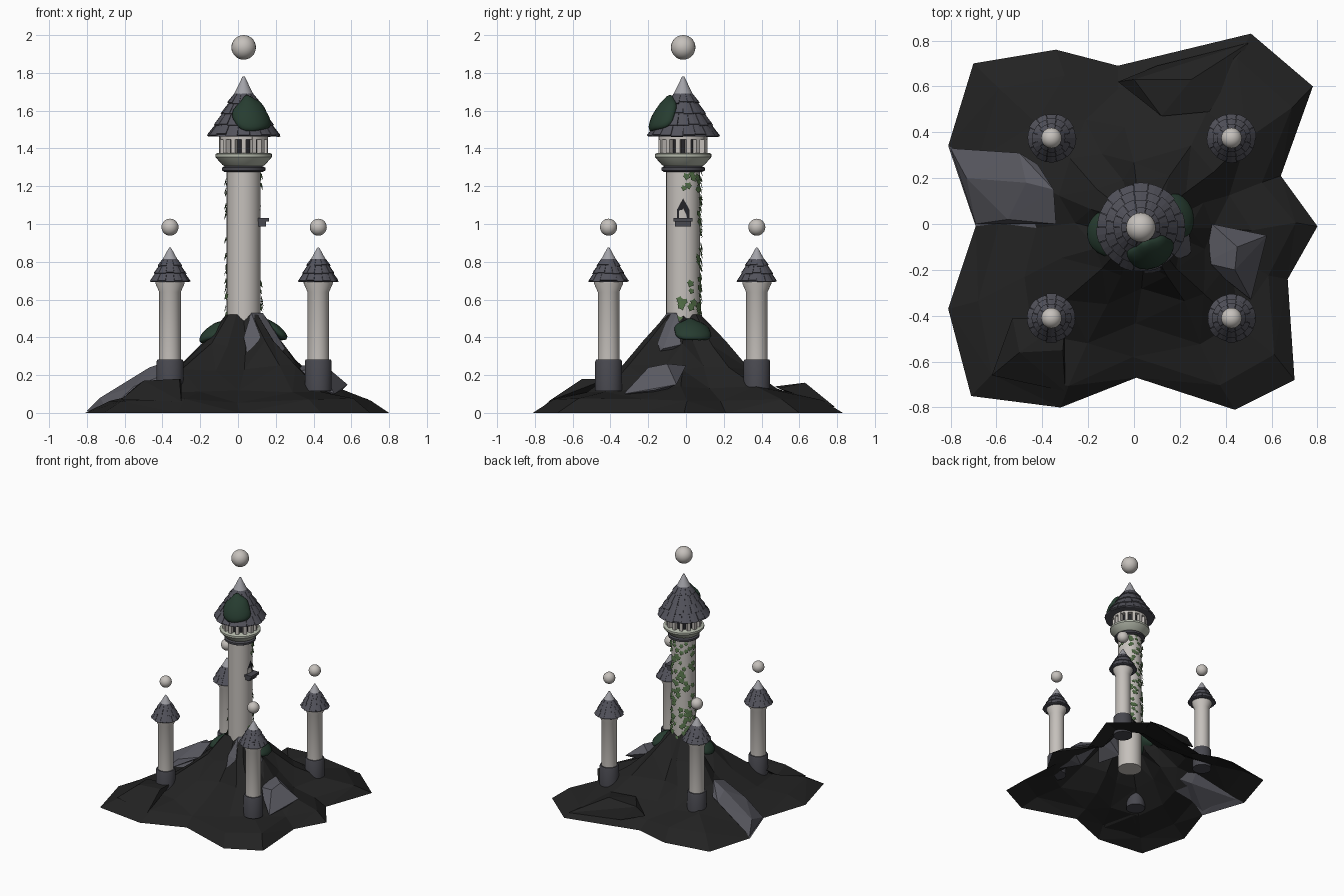
import bpy, bmesh, math, random
from mathutils import Vector, Matrix

if "Cube" in bpy.data.objects:
    bpy.data.objects.remove(bpy.data.objects["Cube"])

random.seed(7)
TX, TY = 0.03, -0.015            # main tower axis


def mat(name, r, g, b):
    m = bpy.data.materials.new(name)
    m.diffuse_color = (r, g, b, 1)
    m.use_nodes = True
    m.node_tree.nodes["Principled BSDF"].inputs["Base Color"].default_value = m.diffuse_color
    return m


STONE = mat("pale stone", .56, .53, .50)
TRIM = mat("greenish trim stone", .46, .49, .41)
SLATE = mat("roof slate", .085, .085, .105)
TIP = mat("roof cap grey", .36, .36, .39)
BASE = mat("dark base stone", .065, .065, .078)
GROUND = mat("black ground", .016, .016, .016)
ROCK = mat("grey rock", .105, .105, .125)
MOSS = mat("moss green", .020, .046, .030)
LEAF = mat("leaf green", .075, .14, .055)
DARK = mat("window dark", .018, .018, .022)


def finish(name, bm, *mats, smooth=None, normals=True):
    if normals:
        bmesh.ops.recalc_face_normals(bm, faces=bm.faces)
    me = bpy.data.meshes.new(name)
    bm.to_mesh(me)
    bm.free()
    for m in mats:
        me.materials.append(m)
    if smooth:
        me.shade_smooth()
        me.set_sharp_from_angle(angle=math.radians(smooth))
    ob = bpy.data.objects.new(name, me)
    bpy.context.collection.objects.link(ob)
    return ob


def lathe(name, prof, loc, m, n=32):
    """Closed solid turned from (radius, height) points."""
    bm = bmesh.new()
    rings = [[bm.verts.new((loc[0] + max(r, .0005) * math.cos(k * math.tau / n),
                            loc[1] + max(r, .0005) * math.sin(k * math.tau / n), z))
              for k in range(n)] for r, z in prof]
    for a, b in zip(rings, rings[1:]):
        for k in range(n):
            bm.faces.new((a[k], a[(k + 1) % n], b[(k + 1) % n], b[k]))
    bm.faces.new(rings[0])
    bm.faces.new(rings[-1])
    return finish(name, bm, m, smooth=35)


def ball(name, loc, r):
    bm = bmesh.new()
    bmesh.ops.create_uvsphere(bm, u_segments=24, v_segments=14, radius=r,
                              matrix=Matrix.Translation(loc))
    finish(name, bm, STONE, smooth=60)


def hull(name, pts, m):
    bm = bmesh.new()
    for p in pts:
        bm.verts.new(p)
    res = bmesh.ops.convex_hull(bm, input=bm.verts)
    bmesh.ops.delete(bm, geom=list({g for g in res["geom_interior"] if isinstance(g, bmesh.types.BMVert)}), context='VERTS')
    finish(name, bm, m)


def tiles(name, loc, r0, z0, r1, z1, rows, n, thick):
    """Rows of ragged overlapping slates on a cone."""
    bm = bmesh.new()
    ln = math.hypot(r0 - r1, z1 - z0)
    nr, nz = (z1 - z0) / ln, (r0 - r1) / ln

    def p(a, t, off):
        r = r0 + (r1 - r0) * t + off * nr
        return bm.verts.new((loc[0] + r * math.cos(a), loc[1] + r * math.sin(a),
                             z0 + (z1 - z0) * t + off * nz))
    for i in range(rows):
        cnt = max(8, n - 2 * i)
        w = math.tau / cnt
        for k in range(cnt):
            a0 = (k + .5 * (i % 2)) * w
            lo = (i + random.uniform(0, .22)) / rows
            hi = min(1, (i + 1.2) / rows)
            th = thick * random.uniform(.75, 1.1)
            cols = [[p(a, lo, 0), p(a, lo, th), p(a, hi, th * .25), p(a, hi, -.002)]
                    for a in (a0 + w * .02, a0 + w * .5, a0 + w * .98)]
            for c, d in zip(cols, cols[1:]):
                for j in range(4):
                    bm.faces.new((c[j], c[(j + 1) % 4], d[(j + 1) % 4], d[j]))
            bm.faces.new(cols[0])
            bm.faces.new(cols[2])
    finish(name, bm, SLATE)


def box(bm, size, matrix):
    bmesh.ops.create_cube(bm, size=1, matrix=matrix @ Matrix.Diagonal((*size, 1)))


# --- Ground: open faceted shell, rings shrinking toward the tower ---
OUT = [(-.70, .70), (-.34, .76), (-.07, .69), (.51, .83), (.78, .60), (.64, .21),
       (.80, -.01), (.67, -.24), (.70, -.68), (.44, -.81), (.01, -.67), (-.32, -.80),
       (-.71, -.75), (-.81, -.37), (-.69, -.01), (-.81, .34)]
RINGS = [(1, 0), (.86, .065), (.62, .125), (.42, .24), (.25, .37), (.11, .52)]
bm = bmesh.new()
rows = []
for f, z in RINGS:
    j = 0 if f in (1, .11) else .018
    rows.append([bm.verts.new((TX + (x - TX) * f + random.uniform(-j, j),
                               TY + (y - TY) * f + random.uniform(-j, j),
                               z + random.uniform(-j, j))) for x, y in OUT])
for i, (a, b) in enumerate(zip(rows, rows[1:])):
    for k in range(16):
        q = (k + 1) % 16
        face = bm.faces.new((a[q], a[k], b[k], b[q]))
        face.material_index = 1 if k == 14 and i < 2 else 0
bmesh.ops.triangulate(bm, faces=bm.faces)
finish("ground", bm, GROUND, ROCK, normals=False)

# --- Rocks ---
hull("left_rock", [(-.80, .33, .01), (-.69, 0, .01), (-.73, .20, .08), (-.50, .31, .20),
                   (-.47, .18, .24), (-.35, .15, .28), (-.34, 0, .22), (-.42, .26, .2),
                   (-.55, .02, .14), (-.45, .15, .12)], ROCK)
hull("right_rock", [(.34, 0, .25), (.58, -.05, .15), (.51, -.33, .10), (.31, -.17, .22),
                    (.45, -.10, .26), (.44, -.2, .24), (.55, -.17, .12), (.4, -.15, .1)], ROCK)
hull("front_rock", [(.07, -.10, .53), (.13, -.05, .53), (.03, -.17, .40), (.05, -.22, .31),
                    (.15, -.24, .25), (.25, -.12, .34), (.18, -.03, .46), (.12, -.2, .40),
                    (.24, -.03, .36), (.1, -.05, .25)], ROCK)
hull("front_left_mound", [(-.50, -.56, .17), (-.31, -.55, .18), (-.53, -.41, .15), (-.30, -.73, .06),
                          (-.62, -.66, .07), (-.3, -.42, .18), (-.4, -.5, .1)], GROUND)
hull("back_mound", [(-.07, .62, .09), (0, .63, .15), (.25, .63, .16), (.12, .47, .14),
                    (.33, .49, .13), (.50, .79, .03), (.1, .69, .04), (.2, .6, .08)], GROUND)


# --- Moss pads, bent around the tower axis on a cone ---
def moss(name, ang, r, z, slope, half_w, half_h, thick):
    bm = bmesh.new()
    bmesh.ops.create_icosphere(bm, subdivisions=3, radius=1)
    for v in bm.verts:
        x, y, o = v.co
        wob = 1 + .06 * math.sin(5 * math.atan2(y, x) + ang)
        rr = r - slope * y * half_h + o * thick
        a = ang + x * wob * half_w / r
        v.co = (TX + rr * math.cos(a), TY + rr * math.sin(a), z + y * half_h * wob + o * thick * .6)
    finish(name, bm, MOSS, smooth=50)


moss("roof_moss", math.radians(-68), .122, 1.585, .63, .105, .093, .03)
moss("left_moss", math.radians(190), .165, .43, 1.2, .09, .055, .03)
moss("right_moss", math.radians(18), .165, .44, 1.2, .10, .055, .03)

# --- Main tower ---
C = (TX, TY)
lathe("main_shaft", [(.09, .14), (.09, 1.31)], C, STONE)
lathe("neck_ring", [(.10, 1.275), (.115, 1.283), (.115, 1.298), (.10, 1.306)], C, BASE)
lathe("gallery_floor", [(.095, 1.303), (.112, 1.312), (.143, 1.347), (.150, 1.355),
                        (.150, 1.370), (.140, 1.376)], C, TRIM)
lathe("gallery_core", [(.095, 1.37), (.095, 1.47)], C, DARK)
lathe("gallery_top_ring", [(.13, 1.448), (.13, 1.465)], C, STONE)
bm = bmesh.new()
for k in range(14):
    a = (k + .5) * math.tau / 14
    box(bm, (.03, .024, .09), Matrix.Translation((TX, TY, 1.415)) @ Matrix.Rotation(a, 4, 'Z')
        @ Matrix.Translation((.115, 0, 0)))
finish("gallery_columns", bm, STONE)
lathe("main_roof_core", [(.185, 1.463), (.046, 1.69)], C, SLATE)
tiles("main_roof_slates", C, .187, 1.46, .047, 1.69, 4, 18, .011)
lathe("main_roof_cap", [(.052, 1.685), (.012, 1.768), (.006, 1.78)], C, TIP)
ball("main_orb", (TX, TY, 1.935), .065)

# Side window: pointed opening plate with a sill below
bm = bmesh.new()
arch = [(-.033, 1.02), (.033, 1.02), (.033, 1.075), (.02, 1.10), (0, 1.135), (-.02, 1.10), (-.033, 1.075)]
f = bm.faces.new([bm.verts.new((TX + math.sqrt(.093 ** 2 - y * y), TY + y, z)) for y, z in arch])
finish("window", bm, DARK)
bm = bmesh.new()
box(bm, (.06, .10, .02), Matrix.Translation((TX + .105, TY, 1.022)))
box(bm, (.045, .085, .03), Matrix.Translation((TX + .095, TY, 1.002)))
finish("window_sill", bm, BASE)

# --- Ivy leaves around the back of the shaft ---
SHAPE = [(0, -1), (.45, -.45), (.85, -.2), (.6, .2), (.65, .65), (0, .55),
         (-.65, .65), (-.6, .2), (-.85, -.2), (-.45, -.45)]
bm = bmesh.new()


def leaf(deg, z):
    a, s, tw = math.radians(deg), random.uniform(.017, .027), random.uniform(-.5, .5)
    vs = []
    for u, v in SHAPE:
        u, v = u * math.cos(tw) - v * math.sin(tw), u * math.sin(tw) + v * math.cos(tw)
        r = .099 - .006 * v
        b = a + u * s / r
        vs.append(bm.verts.new((TX + r * math.cos(b), TY + r * math.sin(b), z + v * s)))
    bm.faces.new(vs)


for i in range(80):
    leaf(random.uniform(55, 175), .46 + .81 * (i + random.random()) / 80)
for i in range(24):
    leaf(random.uniform(-20, 215), random.uniform(.48, .70))
for i in range(9):
    leaf(random.uniform(0, 70), random.uniform(1.16, 1.265))
finish("ivy_leaves", bm, LEAF, normals=False)

# --- Four corner towers ---
for fb, y in (("front", -.41), ("back", .375)):
    for lr, x in (("left", -.36), ("right", .425)):
        n, c = f"{fb}_{lr}_tower", (x, y)
        lathe(n + "_base", [(.071, .115), (.071, .272), (.066, .282)], c, BASE)
        lathe(n + "_shaft", [(.057, .27), (.057, .64), (.077, .685), (.077, .70)], c, STONE)
        lathe(n + "_roof_core", [(.100, .694), (.036, .815)], c, SLATE)
        tiles(n + "_roof_slates", c, .102, .692, .037, .815, 3, 14, .008)
        lathe(n + "_cap", [(.041, .81), (.009, .868), (.004, .875)], c, TIP)
        ball(n + "_orb", (x, y, .983), .045)
